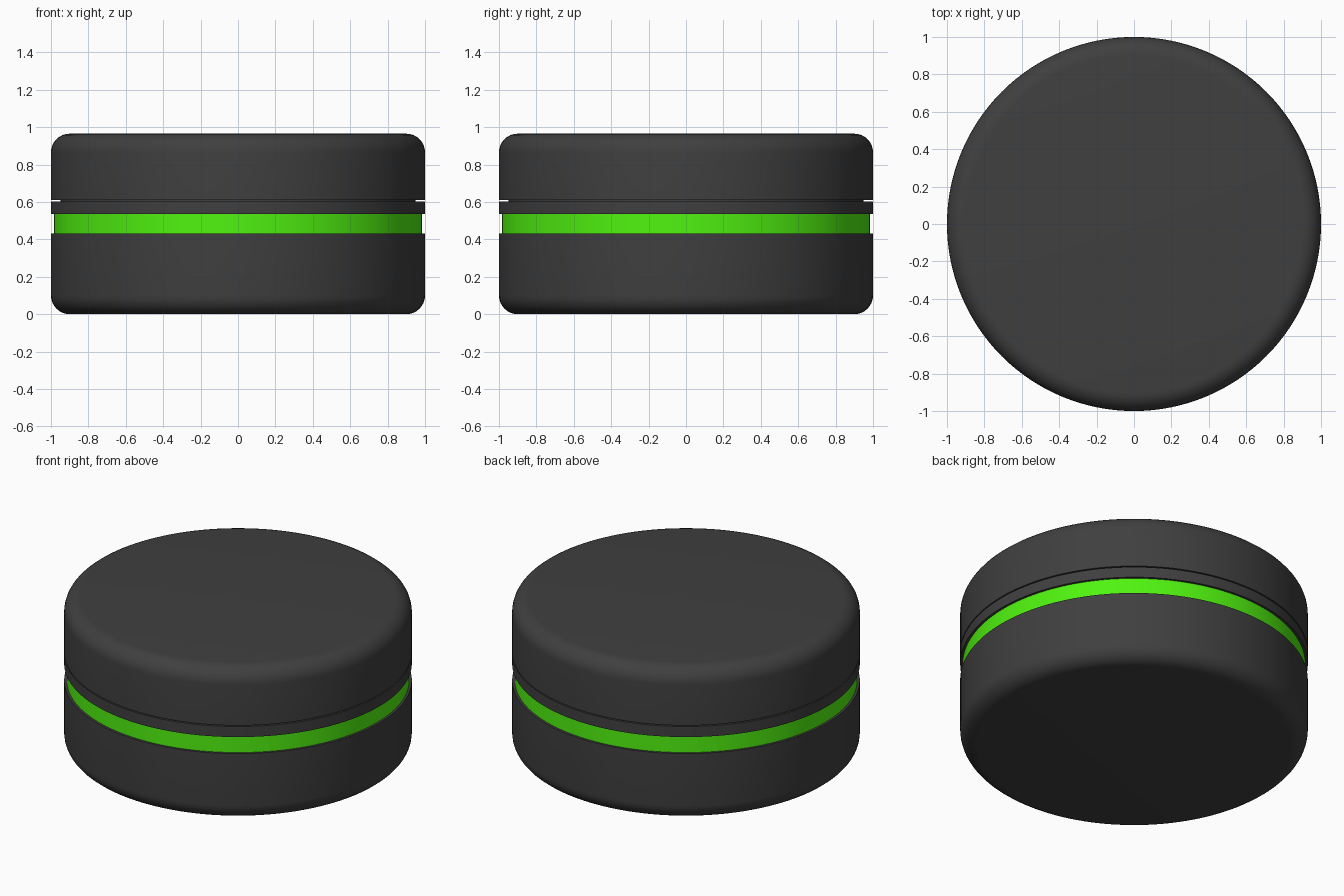
import bpy, bmesh, math

if "Cube" in bpy.data.objects:
    bpy.data.objects.remove(bpy.data.objects["Cube"])

SEGMENTS = 128


def material(name, color):
    m = bpy.data.materials.new(name)
    m.diffuse_color = (*color, 1)
    m.use_nodes = True
    m.node_tree.nodes["Principled BSDF"].inputs["Base Color"].default_value = m.diffuse_color
    return m


def corner(r, z, radius, start, steps=8):
    """Quarter-round profile points about (r, z), angle rising from start."""
    return [(r + radius * math.cos(start + i * math.pi / 2 / steps),
             z + radius * math.sin(start + i * math.pi / 2 / steps))
            for i in range(steps + 1)]


def lathe(name, profile, mat):
    """Spin an (r, z) profile, listed bottom to top, around the z axis."""
    bm = bmesh.new()
    verts = [bm.verts.new((r, 0, z)) for r, z in profile]
    edges = [bm.edges.new(pair) for pair in zip(verts, verts[1:])]
    bmesh.ops.spin(bm, geom=verts + edges, cent=(0, 0, 0), axis=(0, 0, 1),
                   angle=math.tau, steps=SEGMENTS, use_merge=True)
    bmesh.ops.remove_doubles(bm, verts=bm.verts, dist=1e-5)
    bmesh.ops.recalc_face_normals(bm, faces=bm.faces)
    mesh = bpy.data.meshes.new(name)
    bm.to_mesh(mesh)
    bm.free()
    mesh.materials.append(mat)
    obj = bpy.data.objects.new(name, mesh)
    bpy.context.collection.objects.link(obj)
    bpy.ops.object.select_all(action='DESELECT')
    obj.select_set(True)
    bpy.context.view_layer.objects.active = obj
    bpy.ops.object.shade_smooth_by_angle(angle=math.radians(30))
    return obj


dark = material("dark_plastic", (0.05, 0.05, 0.05))
green = material("green_glow", (0.08, 0.9, 0.005))

# Lower body with rounded bottom edge
lathe("base", [(0, 0)] + corner(0.9, 0.1, 0.1, -math.pi / 2)
      + [(1, 0.43), (0, 0.43)], dark)

# Slightly recessed coloured band
lathe("green_band", [(0, 0.43), (0.985, 0.43), (0.985, 0.535), (0, 0.535)], green)

# Thin ring above the band, with the neck that shows in the seam
lathe("upper_ring", [(0, 0.535), (1, 0.535), (1, 0.602), (0.95, 0.602),
                     (0.95, 0.609), (0, 0.609)], dark)

# Lid with rounded top edge
lathe("lid", [(0, 0.609), (1, 0.609)] + corner(0.9, 0.865, 0.1, 0)
      + [(0, 0.965)], dark)
